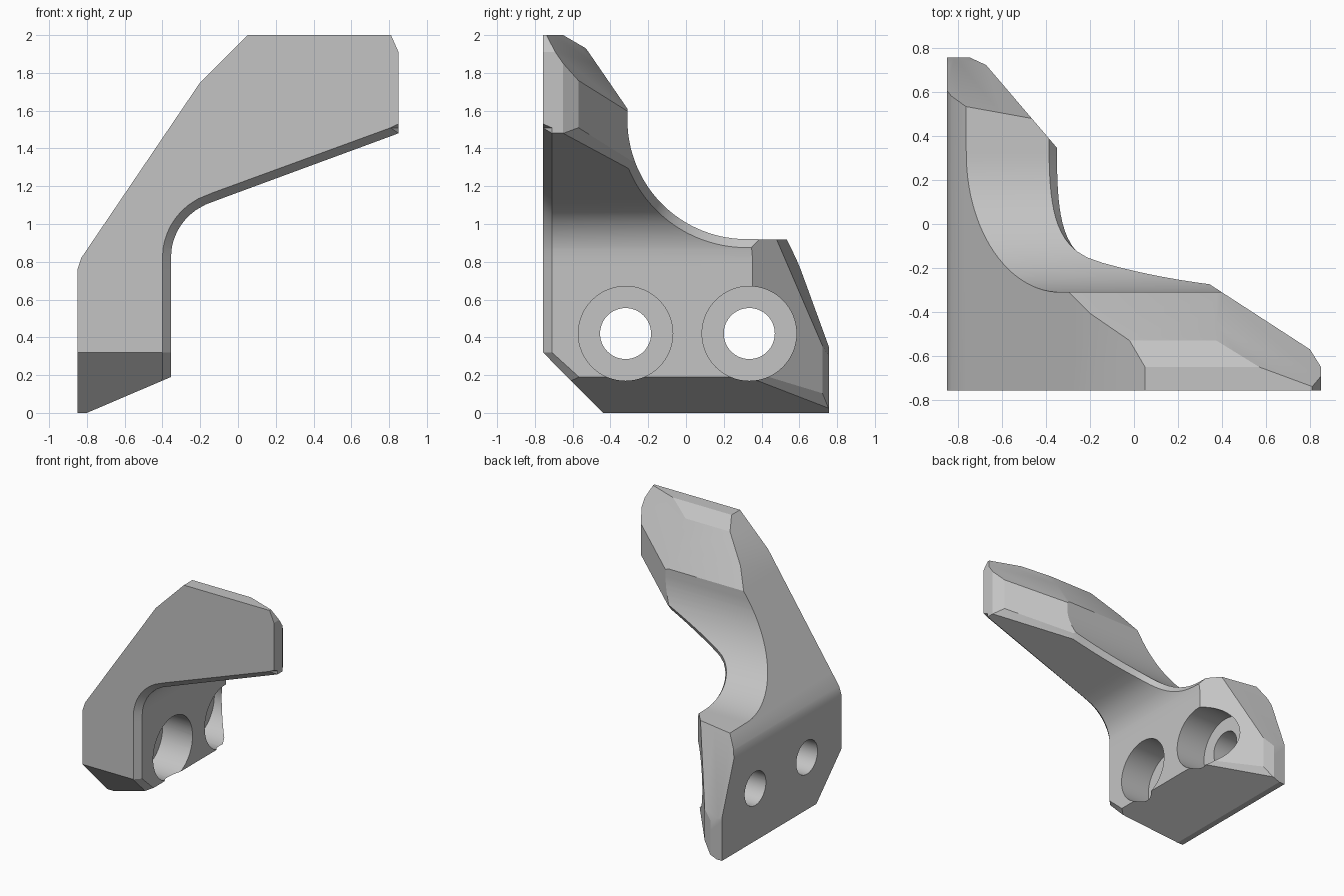
import bpy, bmesh
from math import sin, cos, asin, sqrt, pi
from mathutils import Vector

cube = bpy.data.objects.get("Cube")
if cube:
    bpy.data.objects.remove(cube, do_unlink=True)

grey = bpy.data.materials.new("plain grey")
grey.use_nodes = True
GREY = (0.55, 0.55, 0.55, 1)
grey.diffuse_color = GREY
grey.node_tree.nodes["Principled BSDF"].inputs["Base Color"].default_value = GREY


def lerp(points, z):
    """Piecewise-linear lookup of a profile given as (z, value) pairs."""
    for (z0, v0), (z1, v1) in zip(points, points[1:]):
        if z <= z1:
            return v0 + (v1 - v0) * max(0, z - z0) / (z1 - z0)
    return points[-1][1]


def left_x(z):
    return lerp([(0, -.85), (.76, -.85), (.82, -.83), (1.75, -.2), (2, .05)], z)


def front_y(z):
    return lerp([(0, -.44), (.32, -.757)], z)


def inner_x(z, inset=0):
    """Inside of the elbow: wall, fillet, sloping underside, tip."""
    r = .31 + inset
    if z < .82:
        return min(-.045 - r, lerp([(0, -.8), (.19, -.355)], z))
    z_end = .82 + r * .934
    if z < z_end:
        return -.045 - sqrt(r * r - (z - .82) ** 2)
    return lerp([(z_end, -.045 - r * .358), (1.48 + inset, .85),
                 (1.91, .85), (2, .81)], z)


# Section rows: heights and rear positions of the inner and outer corners
EDGE = .045
rows = [(z, z, .757, .757) for z in (0, .08, .17, .19, .32, .5, .76, .82)]
rows.append((.865, .915, .757, .757))
angles = [pi / 2 * i / 26 for i in range(27)] + [asin(.07 / .68), asin(.02 / .68)]
for a in sorted(angles, reverse=True):
    rows.append((1.55 - .675 * sin(a), 1.55 - .63 * sin(a),
                 .32 - .675 * cos(a), .32 - .63 * cos(a)))
for z, y in ((1.61, -.31), (1.75, -.406), (1.91, -.516), (1.93, -.53), (2, -.65)):
    rows.append((z, z, y - EDGE, y))


def section(z_in, z_out, y_in, y_out):
    f = front_y(z_in)
    f_in = f + lerp([(.17, 0), (.19, .062), (.32, .047)], z_in)
    return [(left_x(z_out), front_y(z_out), z_out),
            (inner_x(z_in, EDGE), f, z_in),
            (inner_x(z_in), f_in, z_in),
            (inner_x(z_in), y_in, z_in),
            (inner_x(z_out, EDGE if z_out > .9 else 0), y_out, z_out),
            (left_x(z_out), y_out, z_out)]


# Elbow bracket body
bm = bmesh.new()
loops = [[bm.verts.new(p) for p in section(*row)] for row in rows]
for low, high in zip(loops, loops[1:]):
    for i in range(6):
        j = (i + 1) % 6
        bm.faces.new((low[i], low[j], high[j], high[i]))
bm.faces.new(loops[0][::-1])
bm.faces.new(loops[-1])
bmesh.ops.remove_doubles(bm, verts=bm.verts, dist=.0005)
bmesh.ops.triangulate(bm, faces=bm.faces)
bmesh.ops.recalc_face_normals(bm, faces=bm.faces)
mesh = bpy.data.meshes.new("bracket_body")
bm.to_mesh(mesh)
bm.free()
body = bpy.data.objects.new("bracket_body", mesh)
bpy.context.collection.objects.link(body)
mesh.materials.append(grey)
bpy.context.view_layer.objects.active = body
body.select_set(True)


def subtract(cutter):
    cutter.hide_render = True
    cutter.data.materials.append(grey)
    mod = body.modifiers.new("cut", "BOOLEAN")
    mod.operation = "DIFFERENCE"
    mod.solver = "EXACT"
    mod.object = cutter
    bpy.context.view_layer.objects.active = body
    bpy.ops.object.modifier_apply(modifier=mod.name)
    bpy.data.objects.remove(cutter, do_unlink=True)


def plane_cut(point, normal, reach):
    """Remove what lies beyond a plane, within reach of the point."""
    n = Vector(normal).normalized()
    bpy.ops.mesh.primitive_cube_add(size=2 * reach, location=Vector(point) + n * reach)
    box = bpy.context.object
    box.rotation_euler = n.to_track_quat("Z", "Y").to_euler()
    bpy.context.view_layer.update()
    subtract(box)


# Arm: rear taper, tip corner, sloping top bevel, underside bevel
plane_cut((.615, -.45, 1.6), (.24, .37, 0), .5)
plane_cut((.825, -.61, 1.6), (.08, .05, 0), .4)
plane_cut((.58, -.53, 1.82), (.048, .13, .0895), .6)
plane_cut((.615, -.45, 1.435), (.0192, .0186, -.0176), .5)
# Flange: rear taper, rear corner, sloping rear face, underside bevel
plane_cut((-.51, .533, .5), (.38, .325, 0), .55)
plane_cut((-.71, .74, .4), (.037, .08, 0), .5)
plane_cut((-.65, .611, .65), (.18, 1, .365), .6)
plane_cut((-.545, .575, .15), (.0134, .009, -.0081), .4)

# Counterbored bolt holes
for y in (-.32, .335):
    for radius, x0, x1 in ((.25, -.62, 0), (.135, -1, 0)):
        bpy.ops.mesh.primitive_cylinder_add(
            vertices=64, radius=radius, depth=x1 - x0,
            location=((x0 + x1) / 2, y, .42), rotation=(0, pi / 2, 0))
        subtract(bpy.context.object)

bpy.ops.object.select_all(action="DESELECT")
body.select_set(True)
bpy.context.view_layer.objects.active = body
bpy.ops.object.shade_smooth_by_angle(angle=.4)
